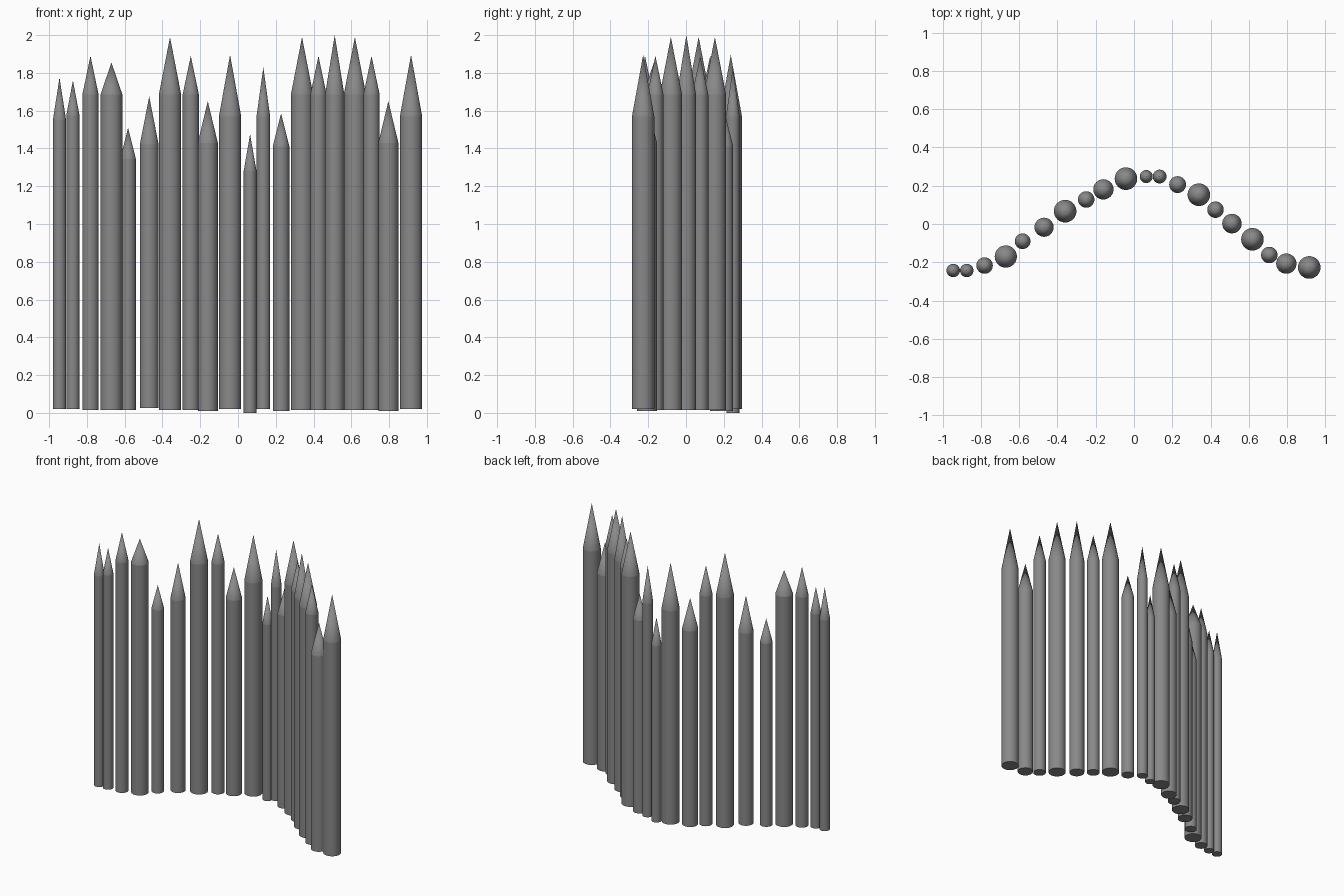
import bpy
import bmesh
from math import cos, sin, tau

SIDES = 32

# Remove the default cube
cube = bpy.data.objects.get("Cube")
if cube:
    bpy.data.objects.remove(cube, do_unlink=True)

# One weathered grey for the whole fence
grey = bpy.data.materials.new("weathered_grey")
grey.use_nodes = True
colour = (0.25, 0.25, 0.25, 1.0)
grey.diffuse_color = colour
shader = next(n for n in grey.node_tree.nodes if n.type == "BSDF_PRINCIPLED")
shader.inputs["Base Color"].default_value = colour
shader.inputs["Roughness"].default_value = 0.8

# Stake kinds: radius, foot height, shoulder height, tip height
KINDS = {
    "short_slim": (0.035, 0.02, 1.55, 1.775),
    "slim": (0.035, 0.02, 1.575, 1.76),
    "tall_slim": (0.036, 0.02, 1.57, 1.83),
    "lowest": (0.034, 0, 1.28, 1.475),
    "medium": (0.043, 0.015, 1.685, 1.89),
    "low": (0.041, 0.015, 1.345, 1.51),
    "low_medium": (0.044, 0.01, 1.41, 1.585),
    "sharp": (0.05, 0.025, 1.42, 1.675),
    "sharp_tall": (0.051, 0.015, 1.685, 2),
    "broad_low": (0.053, 0.01, 1.43, 1.65),
    "broad_blunt": (0.058, 0.015, 1.685, 1.855),
    "broad_long": (0.059, 0.02, 1.57, 1.895),
    "broad_tall": (0.059, 0.015, 1.685, 1.99),
}

# The winding row, from the model's right to its left: kind, x, y
ROW = [
    ("short_slim", -0.945, -0.243),
    ("slim", -0.874, -0.243),
    ("medium", -0.781, -0.217),
    ("broad_blunt", -0.67, -0.17),
    ("low", -0.582, -0.09),
    ("sharp", -0.47, -0.017),
    ("broad_tall", -0.36, 0.067),
    ("medium", -0.25, 0.128),
    ("broad_low", -0.16, 0.181),
    ("broad_long", -0.042, 0.237),
    ("lowest", 0.064, 0.248),
    ("tall_slim", 0.134, 0.248),
    ("low_medium", 0.228, 0.206),
    ("broad_tall", 0.339, 0.153),
    ("medium", 0.426, 0.075),
    ("sharp_tall", 0.512, 0.002),
    ("broad_tall", 0.619, -0.08),
    ("medium", 0.707, -0.162),
    ("broad_low", 0.796, -0.207),
    ("broad_long", 0.916, -0.227),
]


def make_stake(name, kind, x, y):
    """A round post with a flat foot and a conical point."""
    radius, foot, shoulder, tip = KINDS[kind]
    bm = bmesh.new()

    def ring(z):
        angles = [tau * i / SIDES for i in range(SIDES)]
        return [bm.verts.new((radius * cos(a), radius * sin(a), z)) for a in angles]

    lower, upper = ring(foot), ring(shoulder)
    point = bm.verts.new((0, 0, tip))
    bm.faces.new(reversed(lower))
    for i in range(SIDES):
        j = (i + 1) % SIDES
        bm.faces.new((lower[i], lower[j], upper[j], upper[i]))
        bm.faces.new((upper[i], upper[j], point))

    # Smooth round the post, sharp at the foot and the shoulder
    for face in bm.faces:
        face.smooth = len(face.verts) <= 4
    for loop in (lower, upper):
        for i in range(SIDES):
            bm.edges.get((loop[i], loop[(i + 1) % SIDES])).smooth = False

    mesh = bpy.data.meshes.new(name)
    bm.to_mesh(mesh)
    bm.free()
    mesh.materials.append(grey)
    stake = bpy.data.objects.new(name, mesh)
    stake.location = (x, y, 0)
    bpy.context.collection.objects.link(stake)


for number, (kind, x, y) in enumerate(ROW, start=1):
    make_stake(f"fence_stake_{number}", kind, x, y)
